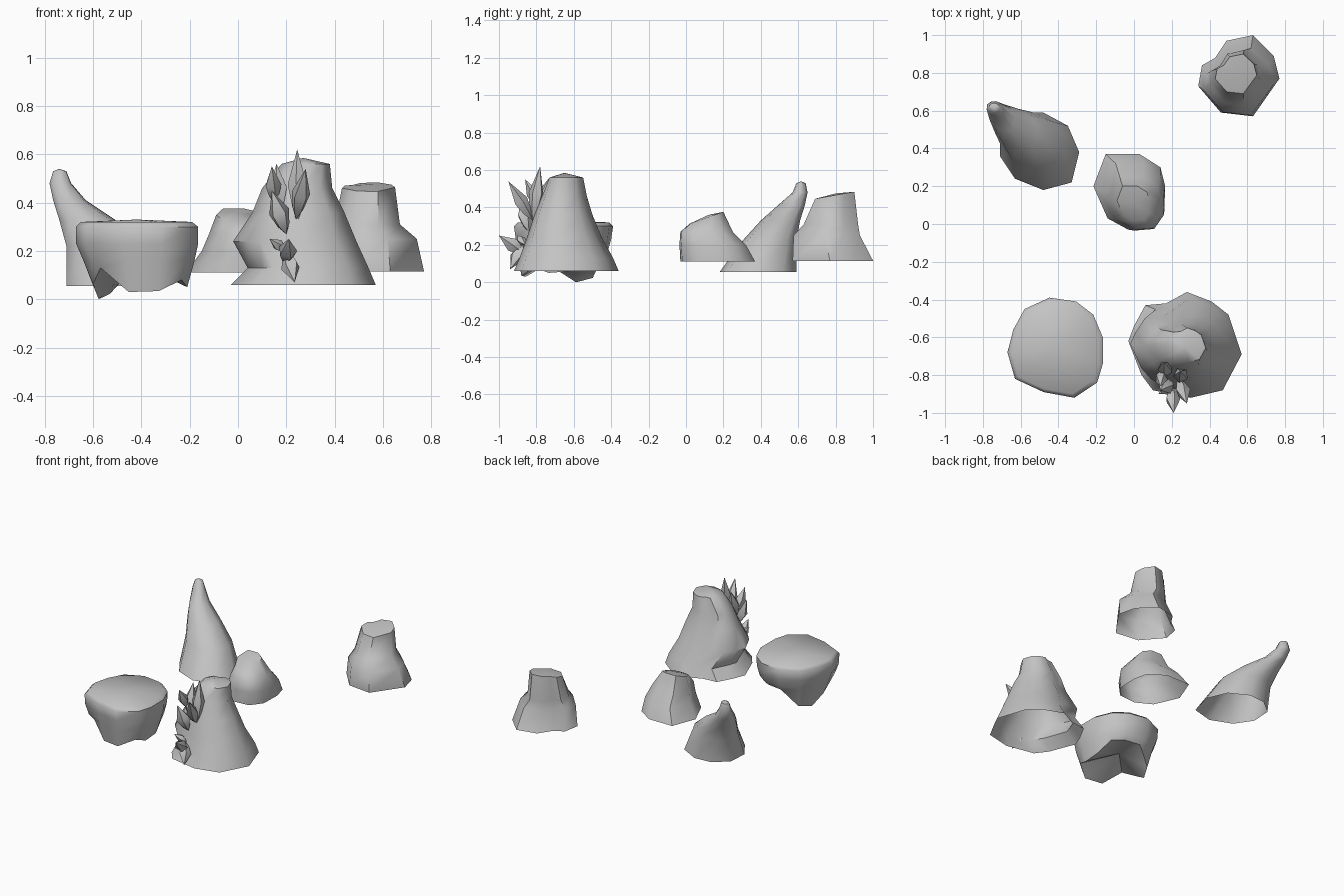
import bpy
import bmesh
import math
from mathutils import Vector

old_cube = bpy.data.objects.get("Cube")
if old_cube:
    bpy.data.objects.remove(old_cube, do_unlink=True)

# One plain stone colour for everything
stone = bpy.data.materials.new("stone_grey")
stone.use_nodes = True
stone.diffuse_color = (.55, .55, .55, 1)
stone.node_tree.nodes["Principled BSDF"].inputs["Base Color"].default_value = stone.diffuse_color


def finish(name, bm, sharp_angle):
    """Turn a bmesh into a smooth shaded object that keeps its hard creases."""
    mesh = bpy.data.meshes.new(name)
    bm.to_mesh(mesh)
    bm.free()
    mesh.materials.append(stone)
    mesh.shade_smooth()
    mesh.set_sharp_from_angle(angle=math.radians(sharp_angle))
    obj = bpy.data.objects.new(name, mesh)
    bpy.context.collection.objects.link(obj)
    return obj


def bridge(bm, lower, upper):
    """Join two rings of vertices with quads facing outward."""
    count = len(lower)
    for i in range(count):
        j = (i + 1) % count
        bm.faces.new((lower[i], lower[j], upper[j], upper[i]))


def fan(bm, ring, point, flip=False):
    """Close a ring with triangles that meet in one point."""
    tip = bm.verts.new(point)
    for a, b in zip(ring, ring[1:] + ring[:1]):
        bm.faces.new((b, a, tip) if flip else (a, b, tip))


def fit_outline(outline, west, east, south, north):
    """Stretch an outline so that it exactly fills the given box."""
    xs, ys = zip(*outline)
    sx = (east - west) / (max(xs) - min(xs))
    sy = (north - south) / (max(ys) - min(ys))
    return [(west + (x - min(xs)) * sx, south + (y - min(ys)) * sy) for x, y in outline]


def build_rock(name, outline, levels, peak, top_tilt=0, floor=None, feet=()):
    """Loft an outline through boxes (west, east, south, north, height)."""
    bm = bmesh.new()
    rings = []
    for number, (west, east, south, north, height) in enumerate(levels):
        middle = Vector(((west + east) / 2, (south + north) / 2))
        tilt = top_tilt if number == len(levels) - 1 else 0
        ring = []
        for x, y in fit_outline(outline, west, east, south, north):
            z = height + tilt * (y - middle.y)
            # Pull the bottom ring down into pointed feet
            if number == 0:
                for degrees, drop in feet:
                    angle = math.radians(degrees)
                    facing = (Vector((x, y)) - middle).normalized()
                    near = facing.dot(Vector((math.cos(angle), math.sin(angle))))
                    z -= drop * max(0, min(1, (near - .7) / .25))
            ring.append(bm.verts.new((x, y, z)))
        rings.append(ring)
    for lower, upper in zip(rings, rings[1:]):
        bridge(bm, lower, upper)
    fan(bm, rings[-1], peak)
    if floor:
        fan(bm, rings[0], floor, flip=True)
    return finish(name, bm, 50)


def build_crystal(name, root, tip, radius, sides=5):
    """A faceted shard, pointed at both ends."""
    root, tip = Vector(root), Vector(tip)
    axis = tip - root
    turn = axis.to_track_quat("Z", "Y")
    bm = bmesh.new()
    rings = []
    for along, size in ((.2, .6), (.5, 1)):
        ring = []
        for i in range(sides):
            a = math.tau * i / sides
            offset = turn @ Vector((math.cos(a), math.sin(a), 0))
            ring.append(bm.verts.new(root + axis * along + offset * radius * size))
        rings.append(ring)
    bridge(bm, *rings)
    fan(bm, rings[0], root, flip=True)
    fan(bm, rings[-1], tip)
    return finish(name, bm, 50)


# Broad flat-topped boulder standing on three feet
build_rock(
    "flat_top_boulder",
    [(-.17, -.74), (-.17, -.6), (-.22, -.48), (-.31, -.41), (-.45, -.39), (-.58, -.45),
     (-.64, -.56), (-.67, -.68), (-.63, -.82), (-.48, -.89), (-.32, -.92), (-.2, -.84)],
    [(-.6, -.21, -.88, -.45, .13),
     (-.64, -.18, -.9, -.42, .16),
     (-.67, -.165, -.91, -.4, .23),
     (-.67, -.165, -.92, -.39, .3),
     (-.65, -.19, -.9, -.41, .32)],
    peak=(-.42, -.65, .33),
    floor=(-.42, -.65, .15),
    feet=((152, .13), (270, .1), (350, .08)))

# Tall crag with a shoulder on one side
build_rock(
    "tall_crag",
    [(.57, -.69), (.5, -.48), (.41, -.41), (.28, -.36), (.17, -.42), (.06, -.43),
     (0, -.54), (-.03, -.62), (.04, -.8), (.1, -.88), (.3, -.92), (.47, -.88)],
    [(-.03, .57, -.92, -.36, .06),
     (.04, .54, -.89, -.39, .13),
     (-.02, .49, -.85, -.45, .24),
     (.06, .44, -.81, -.5, .36),
     (.1, .39, -.77, -.53, .46),
     (.18, .38, -.73, -.55, .56)],
    peak=(.27, -.65, .585))

# Leaning horn
build_rock(
    "leaning_horn",
    [(-.29, .38), (-.35, .52), (-.48, .59), (-.6, .58), (-.7, .5),
     (-.71, .36), (-.63, .24), (-.48, .18), (-.33, .22)],
    [(-.71, -.29, .18, .59, .055),
     (-.71, -.38, .3, .59, .22),
     (-.74, -.51, .4, .61, .33),
     (-.765, -.63, .49, .635, .41),
     (-.78, -.69, .57, .65, .48),
     (-.765, -.71, .59, .64, .53)],
    peak=(-.74, .615, .54))

# Stepped stump
build_rock(
    "stepped_stump",
    [(.77, .77), (.74, .89), (.63, 1), (.49, .97), (.43, .88),
     (.36, .84), (.34, .73), (.46, .59), (.63, .57)],
    [(.34, .77, .57, 1, .115),
     (.37, .74, .575, .93, .25),
     (.4, .67, .63, .92, .31),
     (.43, .65, .69, .9, .465)],
    peak=(.55, .8, .475),
    top_tilt=.18)

# Small slanted stump
build_rock(
    "small_stump",
    [(.165, .2), (.14, .3), (.03, .37), (-.15, .37), (-.215, .2),
     (-.14, .03), (-.03, -.03), (.1, -.02), (.16, .06)],
    [(-.215, .165, -.03, .37, .11),
     (-.15, .16, -.035, .32, .2),
     (-.12, .14, -.03, .25, .27),
     (-.09, .08, .02, .2, .345)],
    peak=(-.01, .12, .36),
    top_tilt=.35)

# Crystal cluster growing from the front of the crag: root, tip, radius
shards = [
    ((.25, -.82, .33), (.245, -.78, .62), .042),
    ((.24, -.82, .33), (.28, -.95, .54), .04),
    ((.17, -.8, .35), (.16, -.73, .56), .042),
    ((.15, -.78, .4), (.14, -.86, .55), .035),
    ((.2, -.84, .27), (.14, -.88, .45), .045),
    ((.2, -.86, .15), (.21, -1, .25), .04),
    ((.2, -.86, .2), (.13, -.9, .25), .025),
    ((.2, -.87, .2), (.235, -.94, .07), .04),
]
for number, (root, tip, radius) in enumerate(shards, 1):
    build_crystal(f"crystal_{number}", root, tip, radius)
